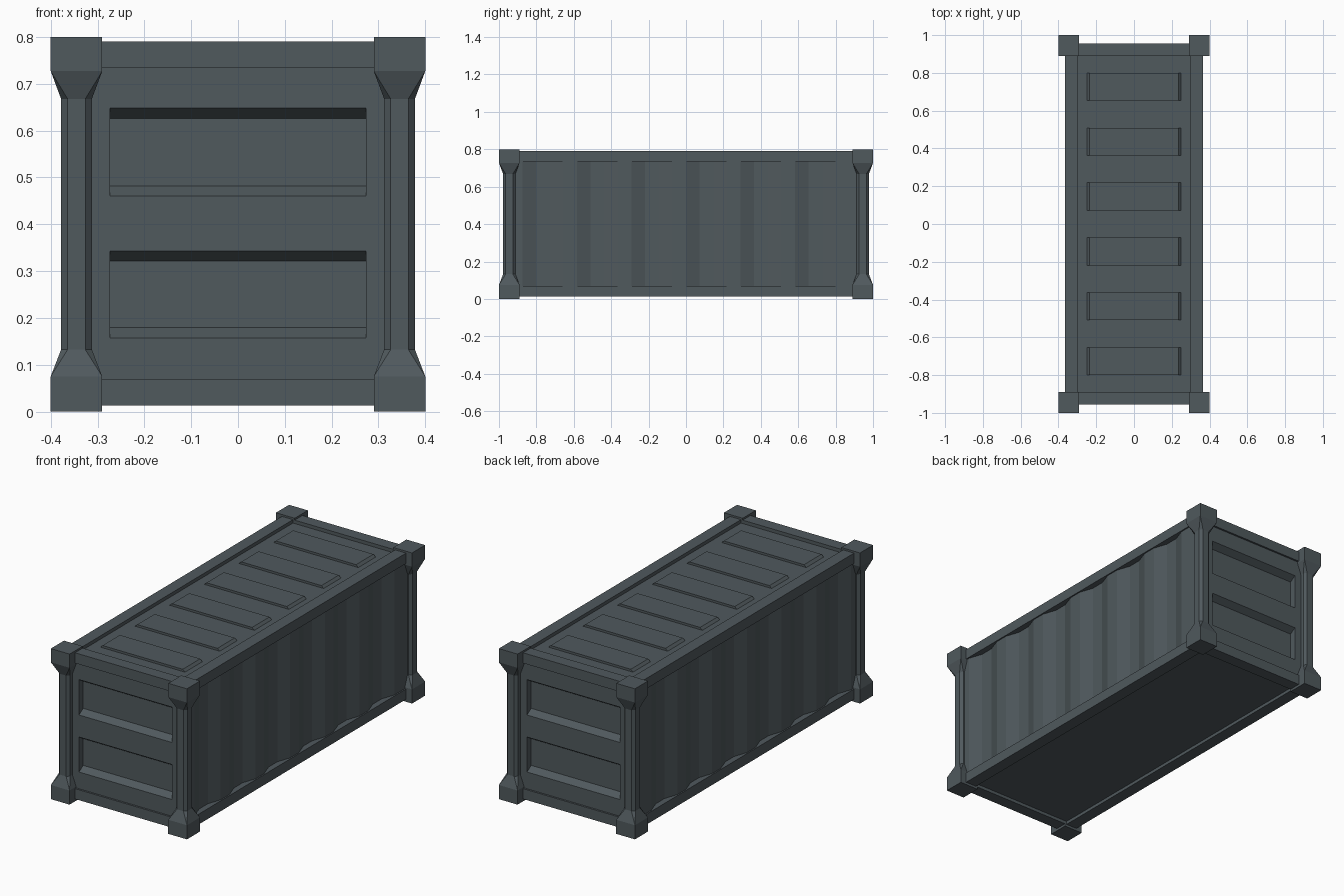
import bpy, bmesh

if "Cube" in bpy.data.objects:
    bpy.data.objects.remove(bpy.data.objects["Cube"])


def prism(name, profile, place, a, b):
    """Closed prism: 2D profile swept from a to b, mapped to xyz by place(u, v, t)."""
    rings = [[place(u, v, t) for u, v in profile] for t in (a, b)]
    return loft(name, rings)


def loft(name, rings):
    bm = bmesh.new()
    rows = [[bm.verts.new(p) for p in r] for r in rings]
    n = len(rows[0])
    for lo, hi in zip(rows, rows[1:]):
        for i in range(n):
            j = (i + 1) % n
            bm.faces.new((lo[i], lo[j], hi[j], hi[i]))
    bm.faces.new(rows[0][::-1])
    bm.faces.new(rows[-1])
    bmesh.ops.remove_doubles(bm, verts=bm.verts, dist=1e-5)
    bmesh.ops.recalc_face_normals(bm, faces=bm.faces)
    me = bpy.data.meshes.new(name)
    bm.to_mesh(me)
    bm.free()
    ob = bpy.data.objects.new(name, me)
    bpy.context.collection.objects.link(ob)
    mat = bpy.data.materials.get("dark_steel")
    if mat is None:
        mat = bpy.data.materials.new("dark_steel")
        mat.diffuse_color = (0.08, 0.1, 0.11, 1)
        mat.use_nodes = True
        mat.node_tree.nodes["Principled BSDF"].inputs["Base Color"].default_value = mat.diffuse_color
    me.materials.append(mat)
    return ob


def box(name, x0, x1, y0, y1, z0, z1):
    rect = [(x0, y0), (x1, y0), (x1, y1), (x0, y1)]
    return prism(name, rect, lambda u, v, t: (u, v, t), z0, z1)


# corner posts: square end blocks tapering to a chamfered shaft
def ring(cx, cy, z, h, c):
    pts = [(h, h - c), (h - c, h), (c - h, h), (-h, h - c),
           (-h, c - h), (c - h, -h), (h - c, -h), (h, c - h)]
    return [(cx + x, cy + y, z) for x, y in pts]


stations = [(0, 0.055, 0), (0.075, 0.055, 0), (0.132, 0.033, 0.014),
            (0.668, 0.033, 0.014), (0.727, 0.055, 0), (0.8, 0.055, 0)]
for sx in (-1, 1):
    for sy in (-1, 1):
        loft("corner_post", [ring(sx * 0.345, sy * 0.945, z, h, c) for z, h, c in stations])

# top and bottom rails on sides and ends
for level, z0, z1 in (("bottom", 0.013, 0.068), ("top", 0.735, 0.79)):
    for s in (-1, 1):
        box(level + "_side_rail", *sorted((s * 0.30, s * 0.365)), -0.91, 0.91, z0, z1)
        box(level + "_end_rail", -0.31, 0.31, *sorted((s * 0.89, s * 0.955)), z0, z1)

# end walls with two long recesses, sloped at top and bottom
FACE, DEPTH, BACK = 0.945, 0.035, 0.88
notched = [(BACK, 0.04), (FACE, 0.04)]
for z0, z1 in ((0.157, 0.343), (0.46, 0.648)):
    notched += [(FACE, z0), (FACE - DEPTH, z0 + 0.022),
                (FACE - DEPTH, z1 - 0.022), (FACE, z1)]
notched += [(FACE, 0.76), (BACK, 0.76)]
for s in (-1, 1):
    prism("end_wall", notched, lambda u, v, t: (t, s * u, v), -0.273, 0.273)
    for sx in (-1, 1):
        box("end_wall_border", *sorted((sx * 0.273, sx * 0.345)),
            *sorted((s * BACK, s * FACE)), 0.04, 0.76)

# corrugated side walls
OUT, IN, STEP = 0.358, 0.333, 1.75 / 24
wave = [(0.31, -0.94), (OUT, -0.94)]
wave += [(OUT if i % 4 in (0, 3) else IN, -0.875 + i * STEP) for i in range(25)]
wave += [(OUT, 0.94), (0.31, 0.94)]
for s in (-1, 1):
    prism("side_wall", wave, lambda u, v, t: (s * u, v, t), 0.04, 0.76)

# roof with raised ribs, and floor
box("roof", -0.31, 0.31, -0.9, 0.9, 0.74, 0.772)
box("floor", -0.31, 0.31, -0.9, 0.9, 0.03, 0.06)
rib = [(-0.25, 0.771), (0.25, 0.771), (0.236, 0.784), (-0.236, 0.784)]
for i in range(6):
    y = (i - 2.5) * 0.291
    prism("roof_rib", rib, lambda u, v, t: (u, t, v), y - 0.073, y + 0.073)
